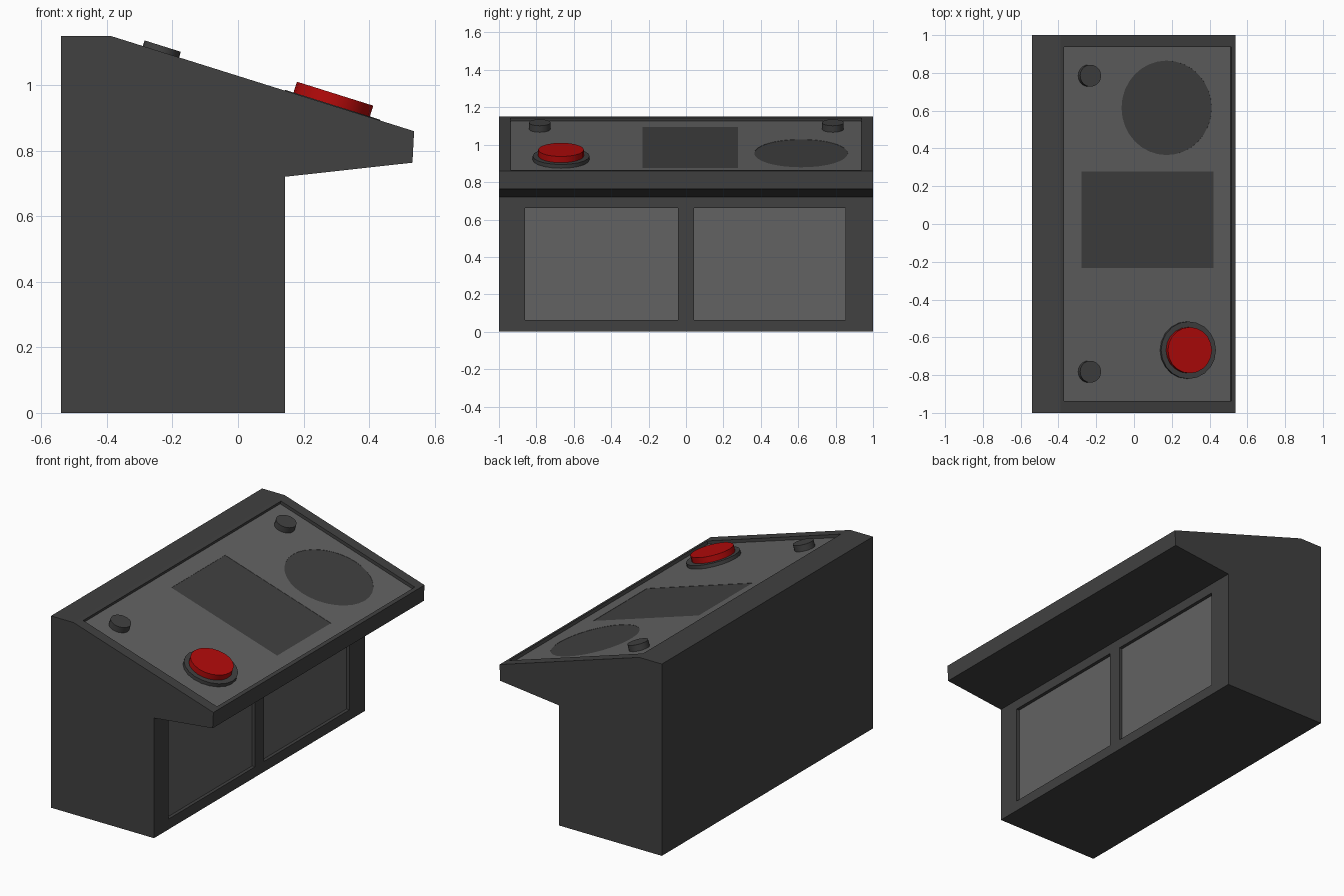
import bpy, bmesh, math
from mathutils import Matrix, Vector

if "Cube" in bpy.data.objects:
    bpy.data.objects.remove(bpy.data.objects["Cube"])

TILT = math.atan2(0.292, 0.93)      # slope of the control surface
ROT = Matrix.Rotation(TILT, 4, 'Y')


def material(name, rgb):
    m = bpy.data.materials.new(name)
    m.diffuse_color = (*rgb, 1)
    m.use_nodes = True
    m.node_tree.nodes["Principled BSDF"].inputs["Base Color"].default_value = m.diffuse_color
    return m


CASE = material("dark grey case", (0.052, 0.052, 0.052))
PANEL = material("mid grey panel", (0.122, 0.122, 0.122))
RED = material("red button", (0.45, 0.003, 0.003))


def slope(x, y, h=0.0):
    """Matrix on the sloped top at x, y, raised h along its normal."""
    p = Vector((x, y, 1.15 - (x + 0.39) * math.tan(TILT)))
    return Matrix.Translation(p) @ ROT @ Matrix.Translation((0, 0, h))


def add(name, bm, mat, matrix=Matrix()):
    bmesh.ops.recalc_face_normals(bm, faces=bm.faces)
    bm.transform(matrix)
    me = bpy.data.meshes.new(name)
    bm.to_mesh(me)
    bm.free()
    me.materials.append(mat)
    ob = bpy.data.objects.new(name, me)
    bpy.context.collection.objects.link(ob)
    return ob


def box(name, size, mat, matrix):
    bm = bmesh.new()
    bmesh.ops.create_cube(bm, size=1)
    bm.transform(Matrix.Diagonal((*size, 1)))
    return add(name, bm, mat, matrix)


def disc(name, r, depth, sides, mat, matrix):
    bm = bmesh.new()
    bmesh.ops.create_cone(bm, cap_ends=True, segments=sides,
                          radius1=r, radius2=r, depth=depth)
    ob = add(name, bm, mat, matrix)
    bpy.context.view_layer.objects.active = ob
    ob.select_set(True)
    bpy.ops.object.shade_smooth_by_angle(angle=math.radians(30))
    ob.select_set(False)
    return ob


def cut(ob, cutter):
    cutter.hide_render = True
    mod = ob.modifiers.new("pocket", 'BOOLEAN')
    mod.operation, mod.solver, mod.object = 'DIFFERENCE', 'EXACT', cutter
    bpy.context.view_layer.objects.active = ob
    bpy.ops.object.modifier_apply(modifier=mod.name)
    bpy.data.objects.remove(cutter)


# Cabinet body with overhanging console, extruded from its side profile
profile = [(-0.54, 0), (0.143, 0), (0.143, 0.72), (0.532, 0.763),
           (0.537, 0.859), (-0.39, 1.15), (-0.54, 1.15)]
bm = bmesh.new()
face = bm.faces.new([bm.verts.new((x, -1, z)) for x, z in profile])
ext = bmesh.ops.extrude_face_region(bm, geom=[face])
bmesh.ops.translate(bm, vec=(0, 2, 0),
                    verts=[v for v in ext["geom"] if isinstance(v, bmesh.types.BMVert)])
body = add("cabinet_body", bm, CASE)

# Sloped control panel sunk in a shallow pocket
cx, length, width, sink = 0.073, 0.93, 1.874, 0.02
cut(body, box("panel_cutter", (length, width, 0.1), CASE, slope(cx, 0, 0.05 - sink)))
panel = box("control_panel", (length - 0.001, width - 0.001, 0.03), PANEL,
            slope(cx, 0, -sink - 0.0135))
cut(panel, box("screen_cutter", (0.735, 0.51, 0.05), PANEL,
               slope(0.077, 0.023, -sink + 0.025 - 0.01)))
cut(panel, disc("dial_cutter", 0.25, 0.05, 32, PANEL,
                slope(0.178, 0.615, -sink + 0.025 - 0.004)))

# Two recessed front doors
for side, (y0, y1) in (("left", (-0.862, -0.042)), ("right", (0.042, 0.852))):
    yc, w = (y0 + y1) / 2, y1 - y0
    cut(body, box("door_cutter", (0.1, w, 0.6), CASE,
                  Matrix.Translation((0.143 + 0.05 - 0.02, yc, 0.362))))
    box(side + "_door", (0.008, w - 0.001, 0.599), PANEL,
        Matrix.Translation((0.143 - 0.0235, yc, 0.362)))

# Small knobs at the upper corners
for side, y in (("left", -0.782), ("right", 0.785)):
    disc(side + "_knob", 0.058, 0.042, 20, CASE, slope(-0.235, y, -0.003))

# Big push button on its collar
disc("button_collar", 0.152, 0.025, 20, CASE, slope(0.288, -0.668, -0.01))
disc("push_button", 0.122, 0.05, 20, RED, slope(0.285, -0.668, 0.012))
